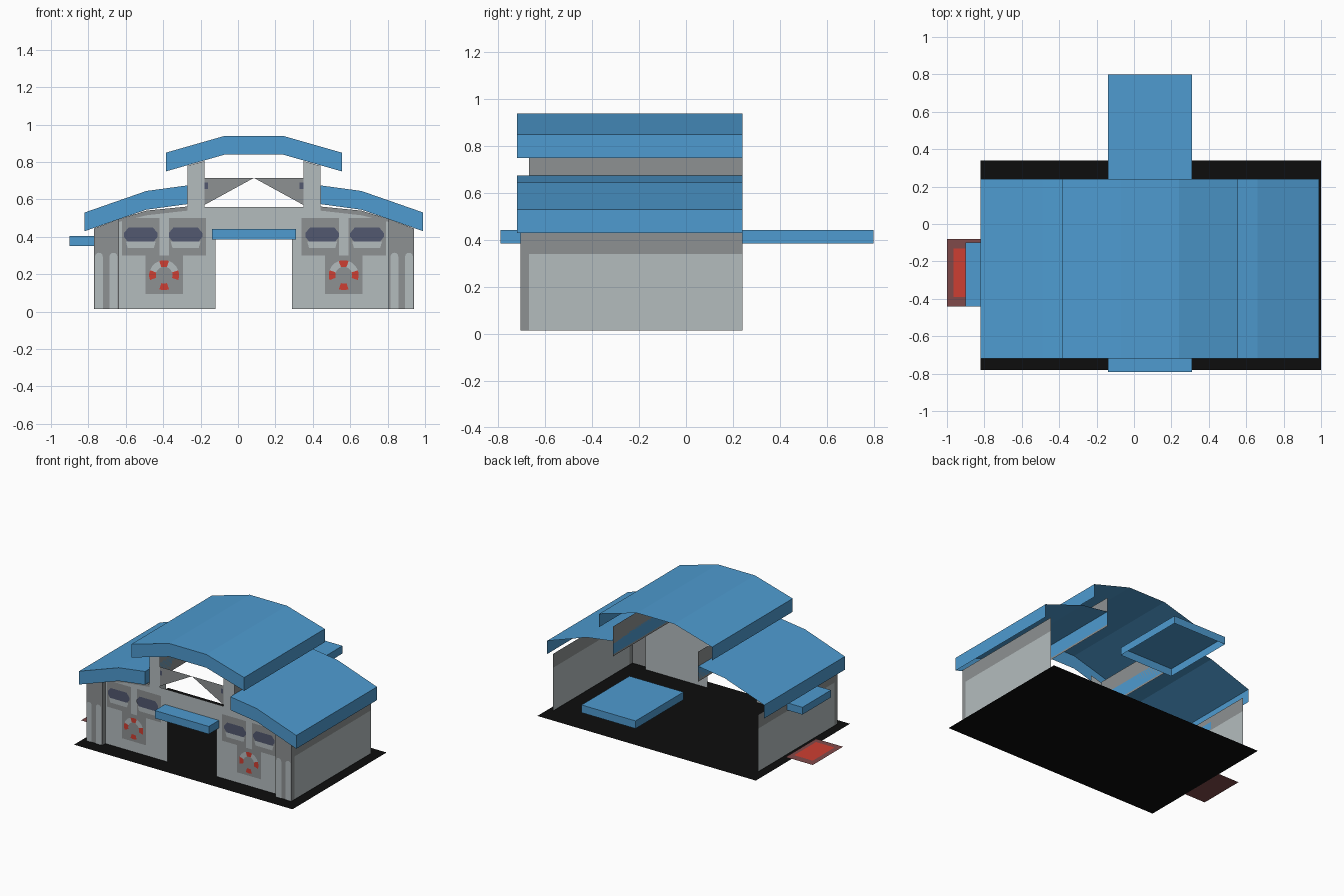
import bpy, bmesh, math
from mathutils import Vector

if "Cube" in bpy.data.objects:
    bpy.data.objects.remove(bpy.data.objects["Cube"])

CX = 0.085          # mirror axis of the building
FRONT, BACK = -0.67, 0.24


def material(name, rgb):
    m = bpy.data.materials.new(name)
    lin = [(c / 255 / 12.92) if c < 11 else ((c / 255 + 0.055) / 1.055) ** 2.4 for c in rgb]
    m.diffuse_color = (*lin, 1)
    m.use_nodes = True
    m.node_tree.nodes["Principled BSDF"].inputs["Base Color"].default_value = m.diffuse_color
    return m


BLUE = material("roof_blue", (78, 155, 208))
LIGHT = material("light_grey", (180, 188, 190))
DARK = material("dark_grey", (141, 145, 146))
NAVY = material("window_navy", (82, 88, 112))
RED = material("red", (206, 62, 50))
MAROON = material("mat_border", (128, 74, 74))
BLACK = material("ground_black", (13, 13, 13))


def build(name, polys, mat, out):
    """Flat polygons, each turned towards out (a direction, or None for away from the centre)."""
    bm = bmesh.new()
    centre = sum((Vector(p) for q in polys for p in q), Vector()) / sum(len(q) for q in polys)
    for q in polys:
        f = bm.faces.new([bm.verts.new(p) for p in q])
        f.normal_update()
        d = Vector(out) if out else f.calc_center_median() - centre
        if f.normal.dot(d) < 0:
            f.normal_flip()
    bmesh.ops.remove_doubles(bm, verts=bm.verts, dist=0.0005)
    me = bpy.data.meshes.new(name)
    bm.to_mesh(me)
    bm.free()
    me.materials.append(mat)
    ob = bpy.data.objects.new(name, me)
    bpy.context.collection.objects.link(ob)
    return ob


def facade(name, polys, mat, s, y=FRONT):
    """Front-facing polygons given as (distance from the axis, height)."""
    return build(name, [[(CX + s * u, y, z) for u, z in q] for q in polys], mat, (0, -1, 0))


def rect(u0, u1, z0, z1):
    return [(u0, z0), (u1, z0), (u1, z1), (u0, z1)]


def side(name, x, y0, y1, z0, z1, mat, s):
    return build(name, [[(x, y0, z0), (x, y1, z0), (x, y1, z1), (x, y0, z1)]], mat, (s, 0, 0))


def roof(name, top, y0=-0.72, y1=BACK, drop=0.1):
    """Shell roof: top strips, both end skirts and a front fascia, open behind and below."""
    polys = []
    for (xa, za), (xb, zb) in zip(top, top[1:]):
        polys.append([(xa, y0, za), (xb, y0, zb), (xb, y1, zb), (xa, y1, za)])
        polys.append([(xa, y0, za), (xb, y0, zb), (xb, y0, zb - drop), (xa, y0, za - drop)])
    for x, z in (top[0], top[-1]):
        polys.append([(x, y0, z), (x, y1, z), (x, y1, z - drop), (x, y0, z - drop)])
    return build(name, polys, BLUE, None)


def awning(name, x0, x1, y0, y1, z0, z1):
    """Box without a bottom."""
    c = [(x0, y0), (x1, y0), (x1, y1), (x0, y1)]
    polys = [[(x, y, z1) for x, y in c]]
    for a, b in zip(c, c[1:] + c[:1]):
        polys.append([(*a, z0), (*b, z0), (*b, z1), (*a, z1)])
    return build(name, polys, BLUE, None)


def flat(name, x0, x1, y0, y1, z, mat):
    return build(name, [[(x0, y0, z), (x1, y0, z), (x1, y1, z), (x0, y1, z)]], mat, (0, 0, 1))


def ring(u, z, a0, a1, r0=0.045, r1=0.08, n=3):
    """Ring sector as quads."""
    quads = []
    for i in range(n):
        a, b = (math.radians(a0 + (a1 - a0) * k / n) for k in (i, i + 1))
        quads.append([(u + r * math.cos(t), z + r * math.sin(t))
                      for r, t in ((r0, a), (r1, a), (r1, b), (r0, b))])
    return quads


def arch(u0, u1, z0, z1):
    """Upright strip with a round top."""
    r, m = (u1 - u0) / 2, (u0 + u1) / 2
    return [(u0, z0), (u1, z0)] + [(m + r * math.cos(math.pi * k / 6), z1 - r + r * math.sin(math.pi * k / 6))
                                   for k in range(7)]


# Ground and doormat
flat("ground", -0.82, 1.0, -0.78, 0.34, 0.0, BLACK)
flat("doormat_border", -1.0, -0.775, -0.44, -0.08, 0.005, MAROON)
flat("doormat_centre", -0.965, -0.81, -0.39, -0.13, 0.009, RED)

# Roofs
roof("upper_roof", [(CX + u, z) for u, z in ((-0.47, 0.85), (-0.155, 0.94), (0.155, 0.94), (0.47, 0.85))])
for s, tag in ((-1, "left"), (1, "right")):
    roof(tag + "_roof", [(CX + s * u, z) for u, z in ((0.355, 0.675), (0.575, 0.645), (0.905, 0.53))])

# Awnings
awning("front_awning", -0.14, 0.31, -0.79, FRONT, 0.385, 0.443)
awning("back_awning", -0.14, 0.31, 0.23, 0.80, 0.385, 0.443)
awning("side_awning", -0.90, -0.77, -0.44, -0.10, 0.35, 0.405)

# Beam over the doorway
facade("door_beam", [rect(-0.205, 0.205, 0.41, 0.56)], LIGHT, 1)

for s, tag in ((-1, "left_"), (1, "right_")):
    # Front wall, its dark top band and the tower post
    facade(tag + "front_wall", [
        [(0.205, 0.015), (0.72, 0.015), (0.72, 0.48), (0.575, 0.515), (0.355, 0.54), (0.355, 0.56), (0.205, 0.56)],
        [(0.265, 0.56), (0.355, 0.56), (0.355, 0.78), (0.265, 0.805)]], LIGHT, s)
    facade(tag + "wall_band", [[(0.72, 0.48), (0.72, 0.495), (0.575, 0.54), (0.355, 0.562),
                                (0.355, 0.54), (0.575, 0.515)]], DARK, s)
    # Gable triangle with a small lamp
    facade(tag + "gable", [[(0.265, 0.57), (0.265, 0.715), (0, 0.715)]], DARK, s)
    facade(tag + "gable_lamp", [rect(0.245, 0.264, 0.655, 0.69)], NAVY, s, FRONT - 0.004)
    # Tower side wall
    side(tag + "tower_side", CX + s * 0.355, FRONT, BACK, 0.56, 0.785, DARK, s)
    # Side wall in two tones
    xs = CX + s * 0.855
    side(tag + "side_wall_lower", xs, FRONT, BACK, 0.015, 0.34, LIGHT, s)
    side(tag + "side_wall_upper", xs, FRONT, BACK, 0.34, 0.445, DARK, s)
    # Corner pier with two light arches
    yp = -0.705
    facade(tag + "corner_pier", [[(0.72, 0.015), (0.855, 0.015), (0.855, 0.445), (0.72, 0.495)]], DARK, s, yp)
    side(tag + "pier_outer_side", xs, yp, FRONT, 0.015, 0.445, DARK, s)
    side(tag + "pier_inner_side", CX + s * 0.72, yp, FRONT, 0.015, 0.495, DARK, -s)
    facade(tag + "pier_arches", [arch(0.73, 0.772, 0.015, 0.315), arch(0.808, 0.85, 0.015, 0.315)],
           LIGHT, s, yp - 0.004)
    # T-shaped panel with a light notch in the middle
    facade(tag + "panel", [rect(0.255, 0.455, 0.30, 0.50), rect(0.505, 0.705, 0.30, 0.50),
                           rect(0.38, 0.58, 0.095, 0.30)], DARK, s, FRONT - 0.004)
    # Windows and sills
    wins, sills = [], []
    for a in (0.275, 0.515):
        b = a + 0.18
        wins.append([(a, 0.40), (a + 0.02, 0.375), (b - 0.02, 0.375), (b, 0.40), (b, 0.42),
                     (b - 0.025, 0.45), (a + 0.025, 0.45), (a, 0.42)])
        sills.append([(a + 0.02, 0.34), (b - 0.02, 0.34), (b - 0.01, 0.375), (a + 0.01, 0.375)])
    facade(tag + "windows", wins, NAVY, s, FRONT - 0.008)
    facade(tag + "window_sills", sills, LIGHT, s, FRONT - 0.008)
    # Life ring
    red = [q for k in range(4) for q in ring(0.48, 0.195, 90 * k - 19, 90 * k + 19)]
    pale = [q for k in range(2) for q in ring(0.48, 0.195, 90 * k + 19, 90 * k + 71)]
    facade(tag + "life_ring_red", red, RED, s, FRONT - 0.008)
    facade(tag + "life_ring_pale", pale, LIGHT, s, FRONT - 0.008)
